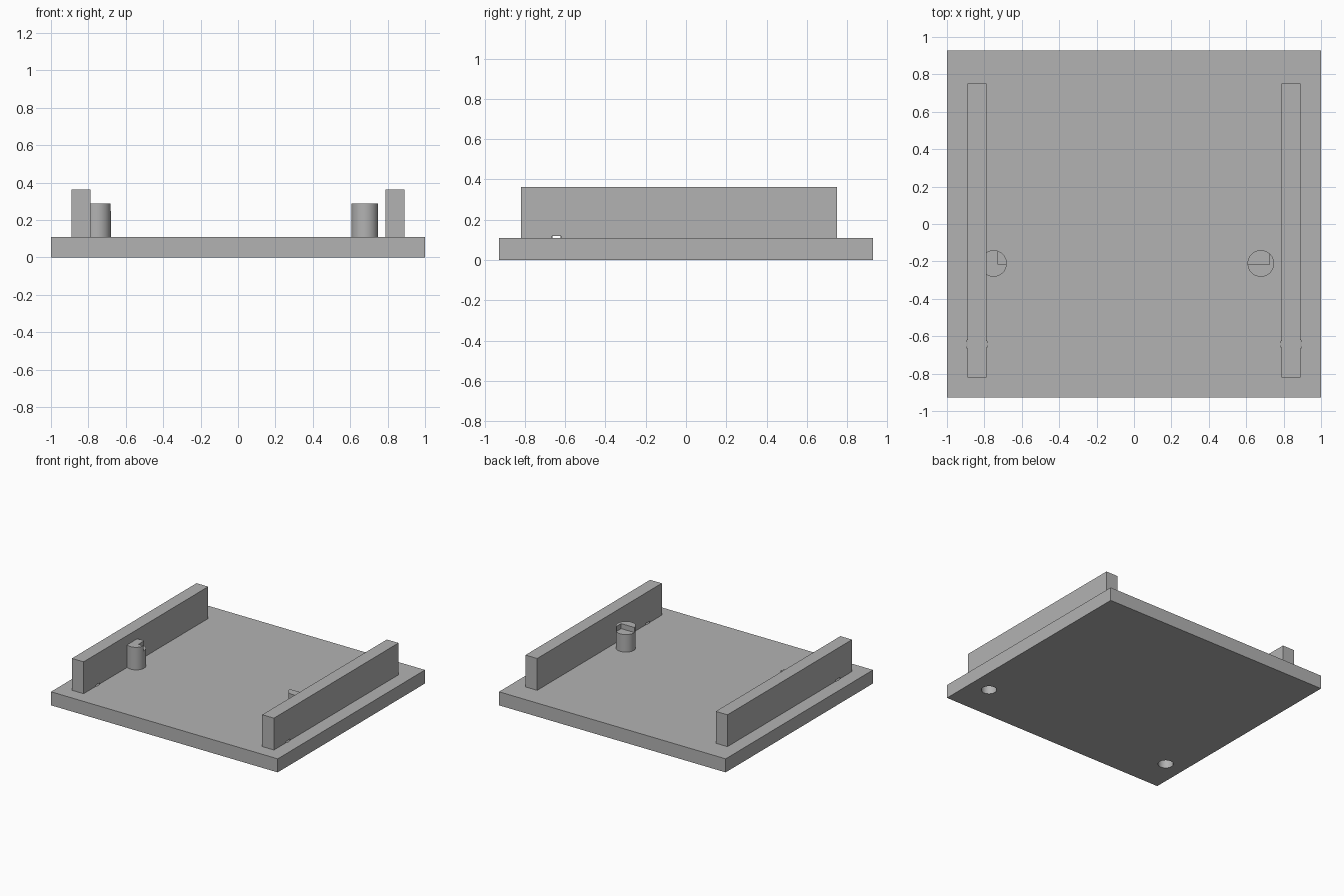
import bpy

default = bpy.data.objects.get("Cube")
if default:
    bpy.data.objects.remove(default, do_unlink=True)

# One plain grey material for the whole piece
grey = bpy.data.materials.new("plain grey")
grey.use_nodes = True
colour = (0.45, 0.45, 0.45, 1)
grey.diffuse_color = colour
grey.node_tree.nodes["Principled BSDF"].inputs["Base Color"].default_value = colour


def finish(name):
    obj = bpy.context.object
    obj.name = name
    obj.data.materials.append(grey)
    return obj


def box(name, low, high):
    """Axis-aligned box between two corners."""
    centre = [(a + b) / 2 for a, b in zip(low, high)]
    bpy.ops.mesh.primitive_cube_add(size=1, location=centre)
    obj = finish(name)
    obj.scale = [b - a for a, b in zip(low, high)]
    bpy.ops.object.transform_apply(location=False, rotation=False, scale=True)
    return obj


def cylinder(name, x, y, radius, bottom, top, sides=48):
    bpy.ops.mesh.primitive_cylinder_add(
        vertices=sides, radius=radius, depth=top - bottom,
        location=(x, y, (bottom + top) / 2))
    return finish(name)


def cut(target, cutter):
    """Subtract the cutter from the target."""
    mod = target.modifiers.new("cut", "BOOLEAN")
    mod.operation = "DIFFERENCE"
    mod.solver = "EXACT"
    mod.object = cutter
    bpy.ops.object.select_all(action="DESELECT")
    target.select_set(True)
    bpy.context.view_layer.objects.active = target
    bpy.ops.object.modifier_apply(modifier=mod.name)


def smooth(obj):
    bpy.ops.object.select_all(action="DESELECT")
    obj.select_set(True)
    bpy.context.view_layer.objects.active = obj
    bpy.ops.object.shade_smooth_by_angle()


base_top, rail_top, post_top = 0.108, 0.362, 0.288
post_y, post_radius = -0.211, 0.071

# Base plate
base = box("base_plate", (-1, -0.928, 0), (1, 0.928, base_top))

# Side rails, with a peg hole running up through the plate into each rail
for side, sign in (("left", 1), ("right", -1)):
    inner, outer = sorted((sign * 0.788, sign * 0.891))
    rail = box(side + "_rail", (inner, -0.82, base_top), (outer, 0.75, rail_top))
    hole = cylinder("hole_cutter", sign * 0.84, -0.643, 0.056, -0.05, 0.118, 32)
    for part in (base, rail):
        cut(part, hole)
    bpy.data.objects.remove(hole, do_unlink=True)
smooth(base)

# Round posts, each with a stepped notch at the back inner side
notch_floor = post_top - 0.04
for side, x, notch_from, notch_to in (
        ("left", 0.678, 0.5, 0.724),
        ("right", -0.751, -0.727, -0.5)):
    post = cylinder(side + "_post", x, post_y, post_radius, base_top, post_top)
    notch = box("notch_cutter", (notch_from, -0.217, notch_floor), (notch_to, 0, 0.5))
    cut(post, notch)
    bpy.data.objects.remove(notch, do_unlink=True)
    smooth(post)
